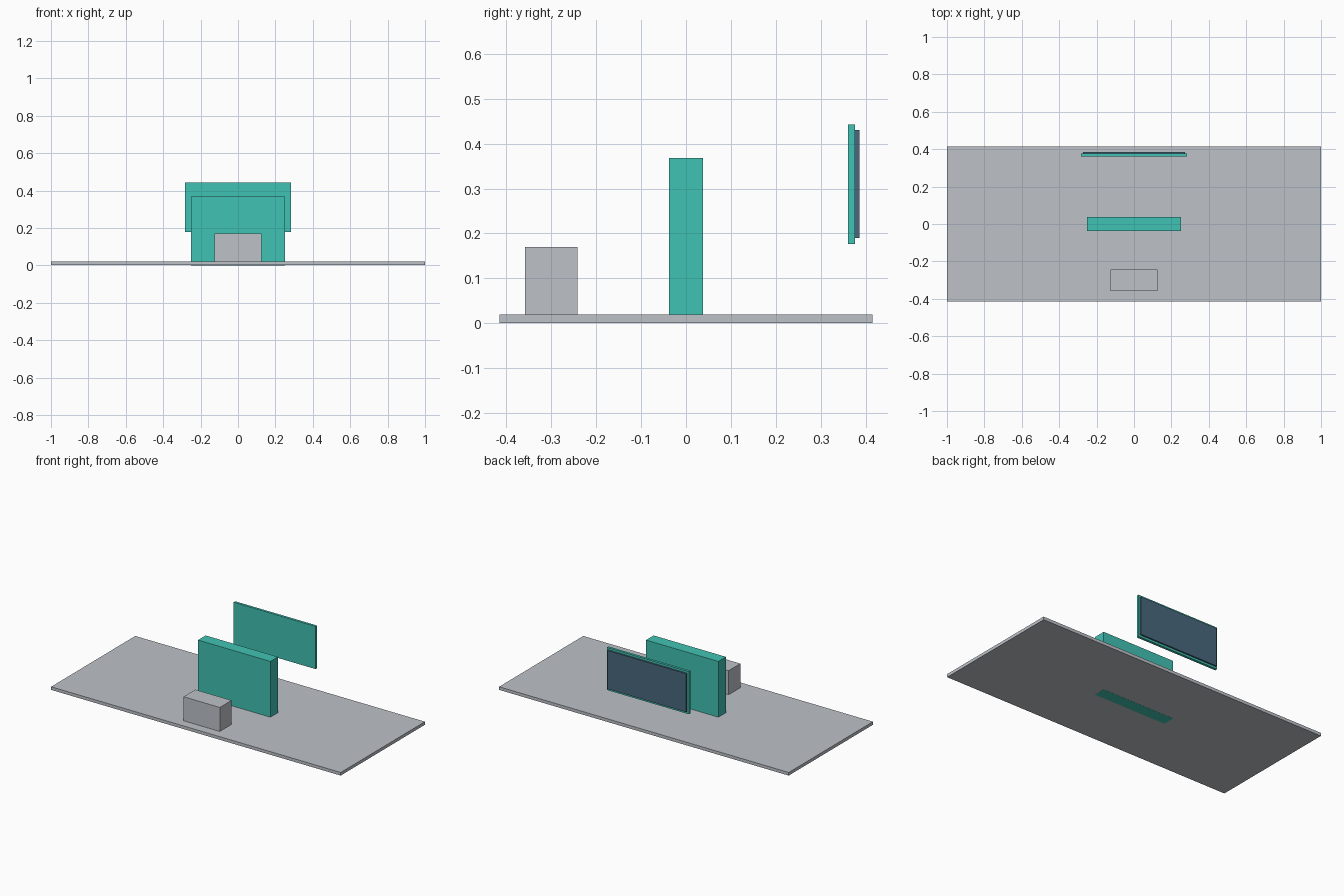
import bpy

if "Cube" in bpy.data.objects:
    bpy.data.objects.remove(bpy.data.objects["Cube"])


def material(name, rgb):
    """Flat material from 0-255 display colour, converted to linear."""
    lin = [((c / 255 + 0.055) / 1.055) ** 2.4 for c in rgb]
    m = bpy.data.materials.new(name)
    m.diffuse_color = (*lin, 1.0)
    m.use_nodes = True
    m.node_tree.nodes["Principled BSDF"].inputs["Base Color"].default_value = m.diffuse_color
    return m


grey = material("light_grey", (189, 194, 200))
teal = material("teal", (65, 194, 179))
slate = material("slate_blue", (73, 104, 126))


def box(name, half_x, y, z, mat):
    """Box centred on x, spanning the given y and z ranges."""
    bpy.ops.mesh.primitive_cube_add(
        size=1, location=(0, (y[0] + y[1]) / 2, (z[0] + z[1]) / 2))
    ob = bpy.context.object
    ob.name = name
    ob.scale = (2 * half_x, y[1] - y[0], z[1] - z[0])
    bpy.ops.object.transform_apply(location=False, rotation=False, scale=True)
    ob.data.materials.append(mat)
    return ob


# Floor slab, with its underside a hair above the wall's foot
box("floor_slab", 1.0, (-0.415, 0.415), (0.0005, 0.02), grey)

# Upright wall passing through the slab
box("centre_wall", 0.25, (-0.0375, 0.0375), (0.0, 0.368), teal)

# Counter block at the front
box("front_counter", 0.125, (-0.358, -0.242), (0.02, 0.17), grey)

# Floating panel at the back with a screen plate on its rear
box("back_panel", 0.283, (0.361, 0.3765), (0.177, 0.443), teal)
box("panel_screen", 0.272, (0.3765, 0.386), (0.19, 0.43), slate)
